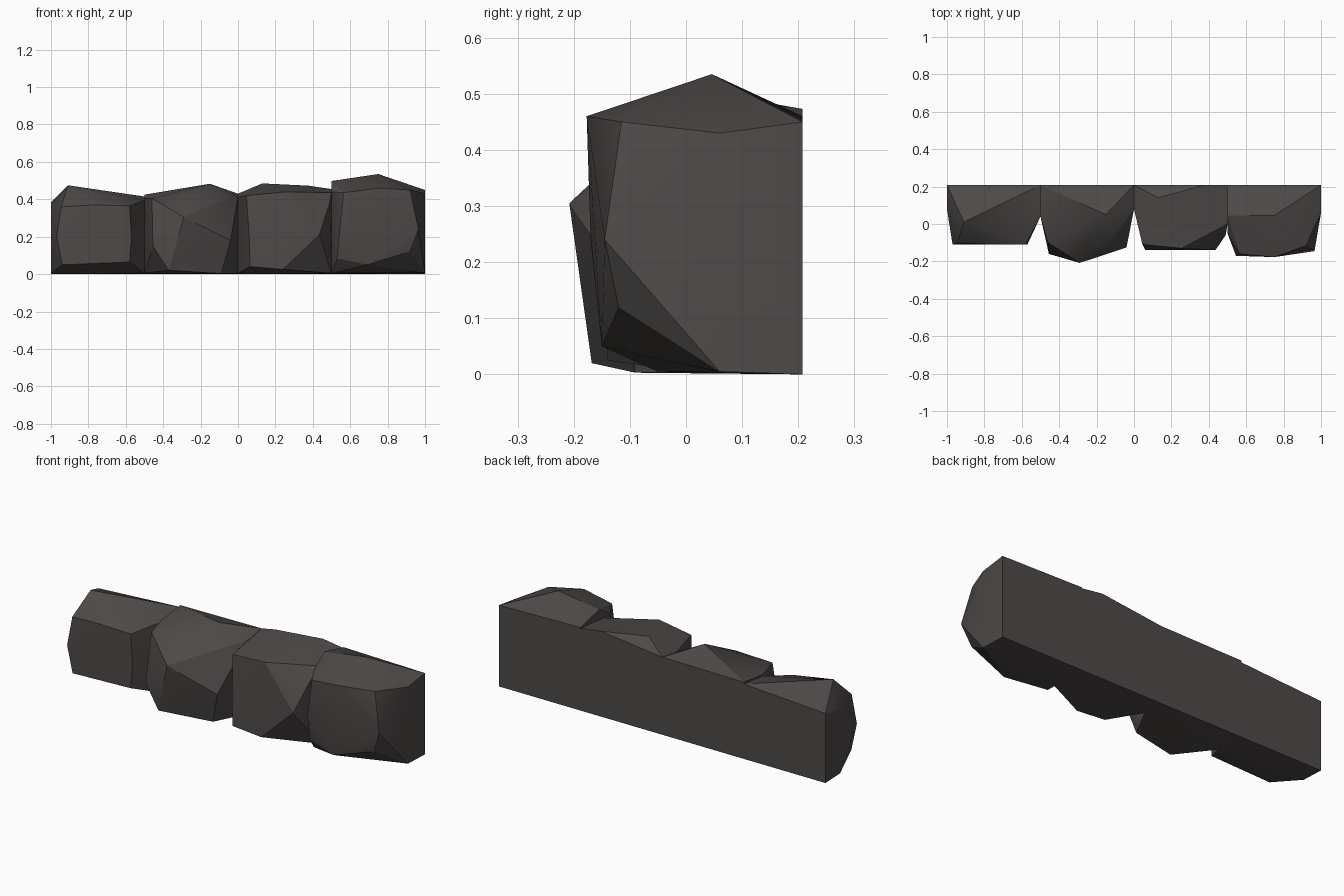
import bpy, bmesh, math

if "Cube" in bpy.data.objects:
    bpy.data.objects.remove(bpy.data.objects["Cube"])

BACK = 0.208
stone = bpy.data.materials.new("dark stone")
stone.diffuse_color = (0.075, 0.067, 0.064, 1)
stone.use_nodes = True
stone.node_tree.nodes["Principled BSDF"].inputs["Base Color"].default_value = stone.diffuse_color


def block(name, x0, x1, top0, top1, side0, side1, front, crest):
    """Hewn block: flat back and joints, hull over a chipped front outline and crest."""
    pts = [(x0, BACK, 0), (x1, BACK, 0), (x0, BACK, top0), (x1, BACK, top1)]
    for x, y, top in ((x0, side0, top0), (x1, side1, top1)):
        pts += [(x, y, 0.005), (x, y, top - 0.02)]
    bm = bmesh.new()
    for p in pts + front + crest:
        bm.verts.new(p)
    res = bmesh.ops.convex_hull(bm, input=bm.verts[:])
    loose = {v for v in res["geom_interior"] + res["geom_unused"]
             if isinstance(v, bmesh.types.BMVert)}
    bmesh.ops.delete(bm, geom=list(loose), context='VERTS')
    # merge the nearly flat triangles into chiselled faces
    bmesh.ops.dissolve_limit(bm, angle_limit=math.radians(3),
                             verts=bm.verts[:], edges=bm.edges[:])
    bmesh.ops.recalc_face_normals(bm, faces=bm.faces[:])
    me = bpy.data.meshes.new(name)
    bm.to_mesh(me)
    bm.free()
    ob = bpy.data.objects.new(name, me)
    bpy.context.collection.objects.link(ob)
    me.materials.append(stone)
    bpy.ops.object.select_all(action='DESELECT')
    ob.select_set(True)
    bpy.context.view_layer.objects.active = ob
    bpy.ops.object.shade_smooth_by_angle(angle=math.radians(25))


# far left block
block("stone_far_left", -1, -0.5, 0.385, 0.415, 0.08, 0.04,
      [(-0.945, -0.10, 0.36), (-0.77, -0.11, 0.37), (-0.58, -0.11, 0.365),
       (-0.57, -0.11, 0.2), (-0.58, -0.11, 0.065), (-0.94, -0.105, 0.05),
       (-0.97, -0.11, 0.2)],
      [(-0.91, 0.01, 0.475)])

# centre left block, with bulging face
block("stone_centre_left", -0.5, 0, 0.425, 0.43, 0.04, 0.08,
      [(-0.46, -0.10, 0.405), (-0.245, -0.085, 0.42), (-0.13, -0.10, 0.375),
       (-0.04, -0.125, 0.18), (-0.09, -0.09, 0.003), (-0.37, -0.168, 0.02),
       (-0.455, -0.16, 0.15), (-0.29, -0.208, 0.305)],
      [(-0.15, 0.05, 0.483)])

# centre right block
block("stone_centre_right", 0, 0.5, 0.43, 0.455, 0.08, 0.0,
      [(0.045, -0.11, 0.42), (0.255, -0.13, 0.44), (0.49, -0.06, 0.38),
       (0.435, -0.14, 0.21), (0.24, -0.14, 0.025), (0.065, -0.14, 0.04),
       (0.06, -0.14, 0.2)],
      [(0.13, 0.14, 0.485), (0.375, BACK, 0.473)])

# far right block, the tallest
block("stone_far_right", 0.5, 1, 0.46, 0.45, -0.05, 0.06,
      [(0.565, -0.16, 0.435), (0.75, -0.177, 0.46), (0.92, -0.115, 0.45),
       (0.965, -0.145, 0.24), (0.92, -0.12, 0.12), (0.69, -0.15, 0.05),
       (0.53, -0.13, 0.085), (0.545, -0.17, 0.24)],
      [(0.75, 0.046, 0.535), (0.5, 0.046, 0.498)])
